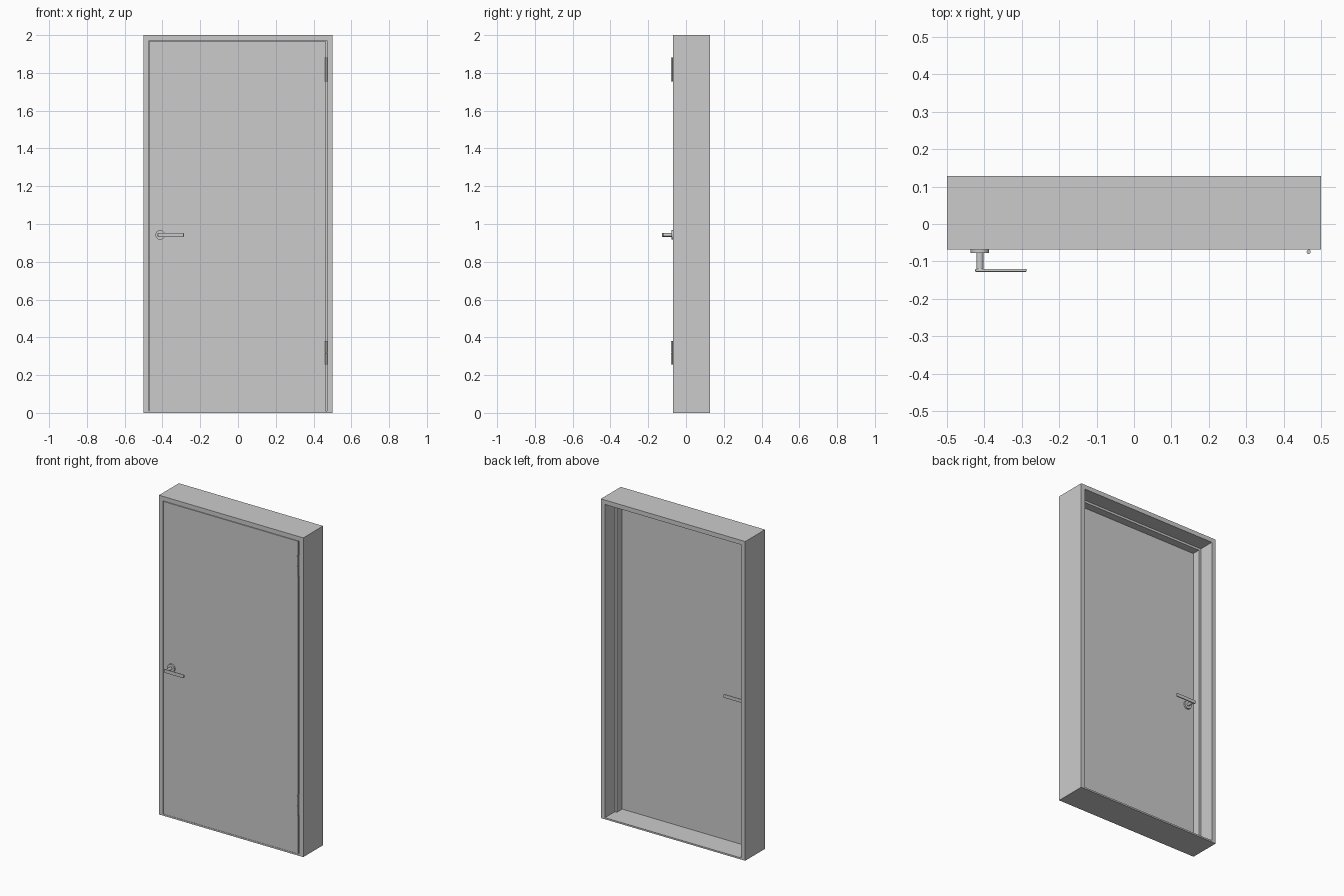
import bpy, bmesh, math

if "Cube" in bpy.data.objects:
    bpy.data.objects.remove(bpy.data.objects["Cube"])

Y_FRONT, Y_BACK = -0.068, 0.128      # frame depth
DOOR_BACK = -0.02
JAMB = 0.028


def new_object(name, bm):
    bmesh.ops.recalc_face_normals(bm, faces=bm.faces)
    mesh = bpy.data.meshes.new(name)
    bm.to_mesh(mesh)
    bm.free()
    ob = bpy.data.objects.new(name, mesh)
    bpy.context.collection.objects.link(ob)
    return ob


def box(name, x, y, z, bevel=0):
    bm = bmesh.new()
    bmesh.ops.create_cube(bm, size=1)
    for v in bm.verts:
        v.co = [(lo + hi) / 2 + c * (hi - lo) for c, (lo, hi) in zip(v.co, (x, y, z))]
    ob = new_object(name, bm)
    if bevel:
        m = ob.modifiers.new("bevel", "BEVEL")
        m.width, m.segments = bevel, 2
    return ob


def cylinder(name, radius, depth, loc, along_y=False, sides=24):
    bpy.ops.mesh.primitive_cylinder_add(
        vertices=sides, radius=radius, depth=depth, location=loc,
        rotation=(math.pi / 2 if along_y else 0, 0, 0))
    ob = bpy.context.object
    ob.name = name
    bpy.ops.object.shade_smooth_by_angle()
    return ob


# Frame: rebated profile (inset from outside, y) swept up, across and down
profile = [(0, Y_FRONT), (JAMB, Y_FRONT), (JAMB, DOOR_BACK), (JAMB + 0.014, DOOR_BACK),
           (JAMB + 0.014, 0.03), (JAMB, 0.03), (JAMB, Y_BACK), (0, Y_BACK)]
bm = bmesh.new()
rings = []
for side, top in ((-1, 0), (-1, 1), (1, 1), (1, 0)):
    rings.append([bm.verts.new((side * (0.5 - i), y, (2 - i) if top else 0))
                  for i, y in profile])
n = len(profile)
for a, b in zip(rings, rings[1:]):
    for i in range(n):
        j = (i + 1) % n
        bm.faces.new((a[i], a[j], b[j], b[i]))
bm.faces.new(rings[0])
bm.faces.new(rings[-1])
new_object("door_frame", bm)

# Threshold and door leaf, with a gap on the hinge side
box("threshold", (-0.5 + JAMB, 0.5 - JAMB), (Y_FRONT, Y_BACK), (0, 0.01))
box("door_leaf", (-0.469, 0.463), (Y_FRONT, DOOR_BACK - 0.001), (0.011, 1.969))

# Hinges: two-part knuckle with leaves sitting in the gap
for label, z in (("lower", 0.255), ("upper", 1.755)):
    for k in range(2):
        cylinder(f"{label}_hinge_knuckle_{k + 1}", 0.0055, 0.0615,
                 (0.467, -0.0745, z + 0.031 + k * 0.0635), sides=16)
    box(f"{label}_hinge_leaf", (0.4655, 0.4685), (-0.0745, -0.025), (z, z + 0.125))

# Lever handles on both faces of the door
HX, HZ = -0.412, 0.942
for label, face, d in (("front", Y_FRONT, -1), ("back", DOOR_BACK, 1)):
    cylinder(f"{label}_handle_rose", 0.025, 0.01, (HX, face + d * 0.005, HZ), True, 32)
    cylinder(f"{label}_handle_neck", 0.0095, 0.046, (HX, face + d * 0.031, HZ), True)
    ys = sorted((face + d * 0.052, face + d * 0.06))
    box(f"{label}_handle_lever", (-0.425, -0.287), ys, (HZ - 0.011, HZ + 0.011), 0.003)
